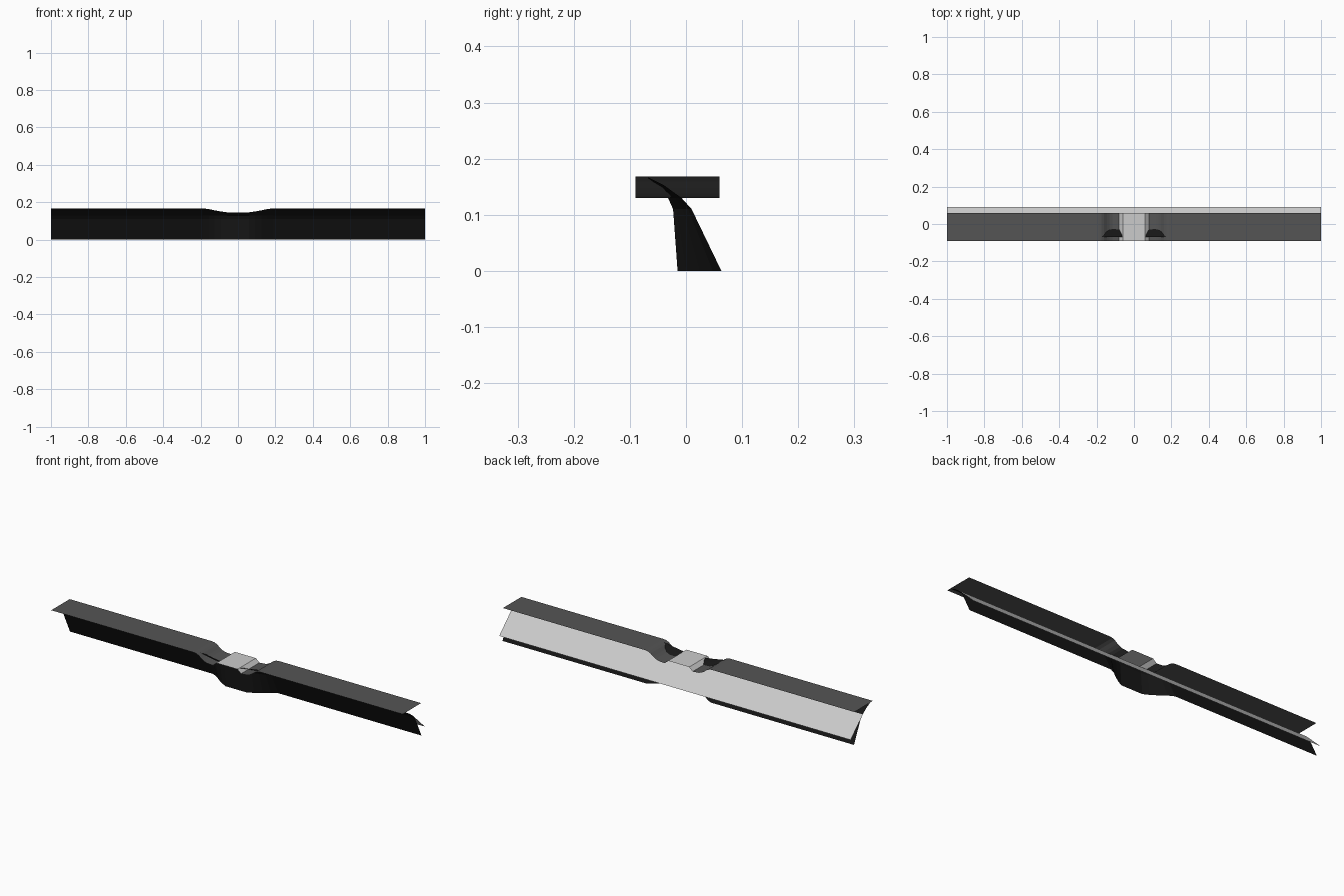
import bpy

if "Cube" in bpy.data.objects:
    bpy.data.objects.remove(bpy.data.objects["Cube"])


def material(name, value):
    m = bpy.data.materials.new(name)
    m.diffuse_color = (value, value, value, 1)
    m.use_nodes = True
    m.node_tree.nodes["Principled BSDF"].inputs["Base Color"].default_value = m.diffuse_color
    return m


def loft(name, rows, mat=None):
    # Thin sheet through equal-length rows of points
    n = len(rows[0])
    verts = [p for row in rows for p in row]
    faces = [(i * n + j, (i + 1) * n + j, (i + 1) * n + j + 1, i * n + j + 1)
             for i in range(len(rows) - 1) for j in range(n - 1)]
    me = bpy.data.meshes.new(name)
    me.from_pydata(verts, [], faces)
    me.update()
    ob = bpy.data.objects.new(name, me)
    bpy.context.collection.objects.link(ob)
    if mat:
        me.materials.append(mat)
    return ob


dark = material("dark_grey", 0.09)
black = material("black", 0.008)
FRONT, BACK = -0.09, 0.06

# Top plates, curling down towards the middle
edge = [(1, .168), (.19, .168), (.175, .166), (.16, .159), (.145, .147),
        (.13, .138), (.115, .133), (.08, .13)]
for side, label in ((-1, "left"), (1, "right")):
    pts = edge if side < 0 else edge[::-1]
    loft(label + "_top_plate",
         [[(side * x, y, z) for y in (FRONT, BACK)] for x, z in pts], dark)

# Raised pad in the middle
pad = [(-.08, .13), (-.06, .148), (.06, .148), (.08, .13)]
loft("centre_pad", [[(x, y, z) for y in (BACK, FRONT)] for x, z in pad[::-1]])

# Front skirt: blends from the slanted end profile to the upright middle one
end = [(-.068, .167), (-.04, .153), (-.008, .13), (.01, .11), (.063, 0)]
mid = [(-.07, .146), (-.052, .141), (-.032, .13), (-.023, .11), (-.015, 0)]
half = [(1, 0), (.185, 0), (.155, .2), (.125, .5), (.09, .8), (.06, 1)]
stations = [(-x, t) for x, t in half] + half[::-1]
loft("front_skirt",
     [[(x, a[0] + (b[0] - a[0]) * t, a[1] + (b[1] - a[1]) * t)
       for a, b in zip(end, mid)] for x, t in stations], black)

# Slanted rear flap
loft("rear_flap", [[(x, -.008, .13), (x, .09, .036)] for x in (-1, 1)])
